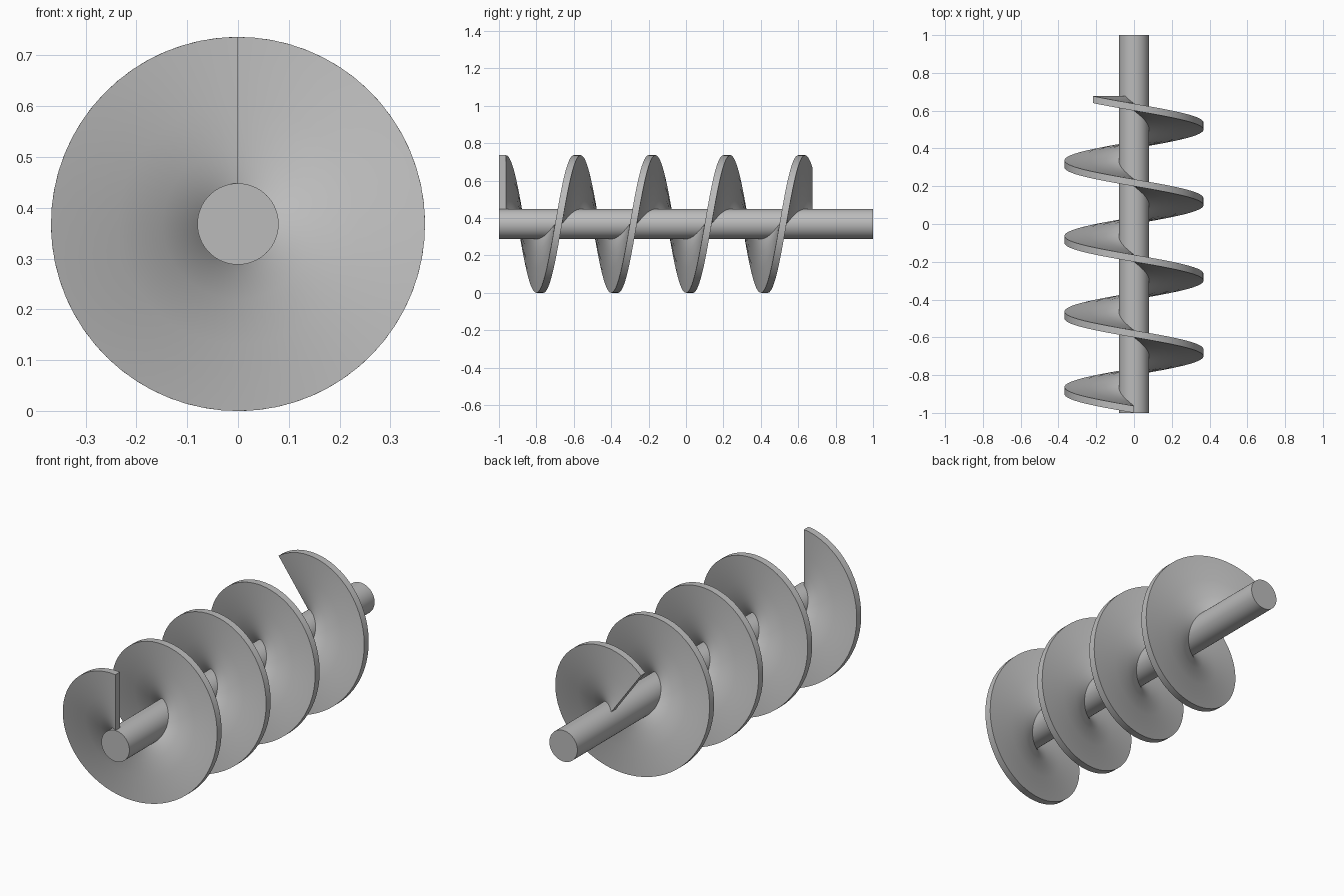
import bpy, bmesh
from math import sin, cos, pi, radians

cube = bpy.data.objects.get("Cube")
if cube:
    bpy.data.objects.remove(cube)

RADIUS, SHAFT_RADIUS, PITCH, THICK = 0.368, 0.08, 0.4, 0.037
TURNS, STEPS = 4.1, 64

steel = bpy.data.materials.new("grey steel")
steel.use_nodes = True
grey = (0.5, 0.5, 0.5, 1)
steel.diffuse_color = grey
steel.node_tree.nodes["Principled BSDF"].inputs["Base Color"].default_value = grey


def finish(obj):
    obj.data.materials.append(steel)
    bpy.ops.object.select_all(action="DESELECT")
    obj.select_set(True)
    bpy.context.view_layer.objects.active = obj
    bpy.ops.object.shade_smooth_by_angle(angle=radians(35))


# Central shaft along y
bpy.ops.mesh.primitive_cylinder_add(vertices=64, radius=SHAFT_RADIUS, depth=2,
                                    location=(0, 0, RADIUS), rotation=(pi / 2, 0, 0))
shaft = bpy.context.object
shaft.name = "shaft"
finish(shaft)

# Blade cross-section (radius, offset along the axis), rooted just inside the shaft
root = SHAFT_RADIUS - 0.005
radii = [root + (RADIUS - root) * t for t in (0, 0.08, 0.25, 0.55, 1)]
section = [(r, 0) for r in radii] + [(r, THICK) for r in reversed(radii)]

# Sweep the cross-section along the helix and cap both ends
bm = bmesh.new()
count = round(TURNS * STEPS)
rings = []
for i in range(count + 1):
    turn = TURNS * i / count
    a = 2 * pi * turn
    rings.append([bm.verts.new((-r * sin(a), -1 + PITCH * turn + d, RADIUS + r * cos(a)))
                  for r, d in section])
n = len(section)
for near, far in zip(rings, rings[1:]):
    for j in range(n):
        k = (j + 1) % n
        bm.faces.new((near[j], near[k], far[k], far[j]))
bm.faces.new(rings[0])
bm.faces.new(rings[-1])
bmesh.ops.recalc_face_normals(bm, faces=bm.faces)
mesh = bpy.data.meshes.new("spiral_blade")
bm.to_mesh(mesh)
bm.free()
blade = bpy.data.objects.new("spiral_blade", mesh)
bpy.context.collection.objects.link(blade)
finish(blade)
